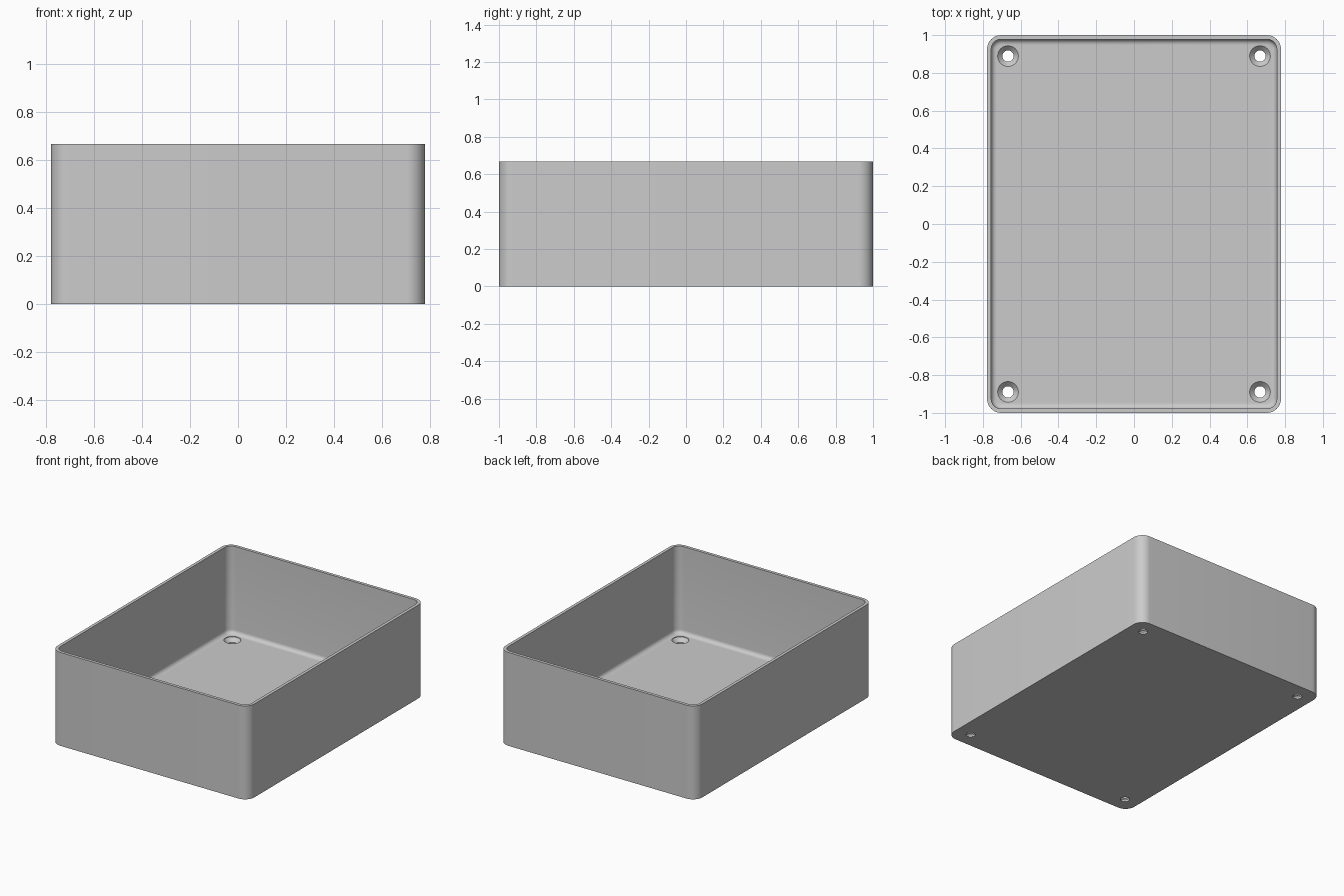
import bpy
import bmesh
import math

cube = bpy.data.objects.get("Cube")
if cube:
    bpy.data.objects.remove(cube, do_unlink=True)

HALF_X, HALF_Y, HEIGHT = 0.778, 1.0, 0.667
CORNER, WALL, FLOOR, FILLET = 0.075, 0.022, 0.044, 0.028
HOLE_X, HOLE_Y = 0.667, 0.889

grey = bpy.data.materials.new("plain_grey")
grey.use_nodes = True
colour = (0.6, 0.6, 0.6, 1)
grey.diffuse_color = colour
grey.node_tree.nodes["Principled BSDF"].inputs["Base Color"].default_value = colour


def rounded_ring(bm, inset, z, steps=12):
    """Loop of vertices around a rounded rectangle."""
    radius = max(CORNER - inset, 0.012)
    cx, cy = HALF_X - inset - radius, HALF_Y - inset - radius
    ring = []
    for quarter, (sx, sy) in enumerate([(1, 1), (-1, 1), (-1, -1), (1, -1)]):
        for i in range(steps + 1):
            a = (quarter + i / steps) * math.pi / 2
            ring.append(bm.verts.new((sx * cx + radius * math.cos(a),
                                      sy * cy + radius * math.sin(a), z)))
    return ring


def bridge(bm, lower, upper):
    n = len(lower)
    for i in range(n):
        j = (i + 1) % n
        bm.faces.new((lower[i], lower[j], upper[j], upper[i]))


def finish(name, bm):
    bmesh.ops.recalc_face_normals(bm, faces=bm.faces)
    mesh = bpy.data.meshes.new(name)
    bm.to_mesh(mesh)
    bm.free()
    mesh.materials.append(grey)
    obj = bpy.data.objects.new(name, mesh)
    bpy.context.collection.objects.link(obj)
    return obj


# Open tray: outer wall, rim, inner wall and rounded floor edge
bm = bmesh.new()
profile = [(0, 0), (0, HEIGHT), (WALL, HEIGHT)]
for i in range(7):
    a = i / 6 * math.pi / 2
    profile.append((WALL + FILLET * (1 - math.cos(a)),
                    FLOOR + FILLET * (1 - math.sin(a))))
rings = [rounded_ring(bm, inset, z) for inset, z in profile]
for lower, upper in zip(rings, rings[1:]):
    bridge(bm, lower, upper)
bm.faces.new(rings[0])
bm.faces.new(rings[-1])
tray = finish("tray", bm)

# Countersunk screw holes in the four corners
bm = bmesh.new()
for sx in (-1, 1):
    for sy in (-1, 1):
        loops = []
        for r, z in [(0.03, -0.05), (0.03, 0.014), (0.055, FLOOR - 0.004), (0.055, 0.1)]:
            loops.append([bm.verts.new((sx * HOLE_X + r * math.cos(k * math.pi / 16),
                                        sy * HOLE_Y + r * math.sin(k * math.pi / 16), z))
                          for k in range(32)])
        for lower, upper in zip(loops, loops[1:]):
            bridge(bm, lower, upper)
        bm.faces.new(loops[0])
        bm.faces.new(loops[-1])
cutter = finish("screw_hole_cutter", bm)
cutter.hide_render = True
cutter.hide_set(True)

cut = tray.modifiers.new("screw_holes", 'BOOLEAN')
cut.operation = 'DIFFERENCE'
cut.solver = 'EXACT'
cut.object = cutter

# Apply the cut, then smooth the rounded surfaces
bpy.ops.object.select_all(action='DESELECT')
tray.select_set(True)
bpy.context.view_layer.objects.active = tray
bpy.ops.object.modifier_apply(modifier=cut.name)
bpy.data.objects.remove(cutter, do_unlink=True)
bpy.ops.object.shade_smooth_by_angle(angle=math.radians(30))
